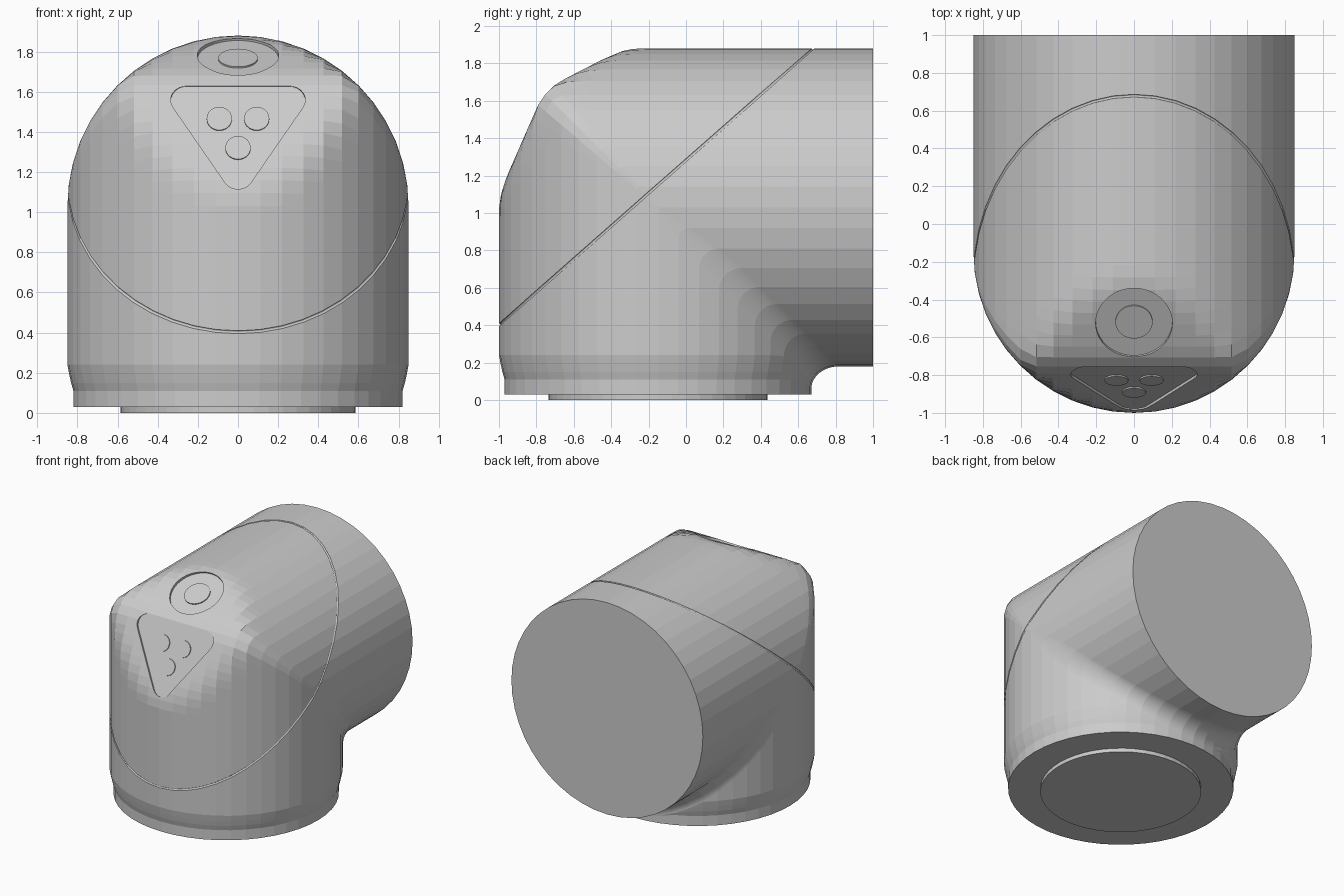
import bpy, bmesh, math
from mathutils import Vector, Matrix

if "Cube" in bpy.data.objects:
    bpy.data.objects.remove(bpy.data.objects["Cube"])

R, CY, CZ = 0.85, -0.15, 1.03      # pipe radius, vertical axis y, horizontal axis z
SEG, ARC = 48, 20


def make_object(name, bm):
    bmesh.ops.recalc_face_normals(bm, faces=bm.faces)
    me = bpy.data.meshes.new(name)
    bm.to_mesh(me)
    bm.free()
    ob = bpy.data.objects.new(name, me)
    bpy.context.collection.objects.link(ob)
    return ob


def smin(a, b, k):
    h = max(k - abs(a - b), 0) / k
    return min(a, b) - h * h * k / 4


def flare(z):
    # radius factor of the collar at the foot
    f = min(max((z - 0.11) / 0.13, 0), 1)
    return (0.82 + 0.03 * f ** 0.8) / 0.85


def strand(phi):
    """One line running up the vertical pipe, round the elbow and back to y = 1."""
    x, d = R * math.sin(phi), R * math.cos(phi)
    if abs(d) < 1e-6:
        d = 0.0
    r = min(0.12, 0.5 * abs(d)) if d < 0 else 0
    z0 = CZ + min(d, 0) - r if d < 0 else CZ
    pts = []
    for z in (0.03, 0.11, 0.15, 0.19, 0.24):
        z = min(z, z0 - 0.002 * (0.24 - z))
        pts.append((x * flare(z), CY - d * flare(z), z))
    for j in range(ARC + 1):
        t = math.pi / 2 * j / ARC
        c, s = math.cos(t), math.sin(t)
        if d > 0:      # outer side: rounded mitre cut by the two flat facets
            m = smin(d / max(c, 1e-6), d / max(s, 1e-6), 0.3 * d)
            p1 = 0.8806 / (c + 0.4375 * s)
            p2 = 0.943 / (s + 0.514 * c)
            m = smin(m, smin(p1, p2, 0.08), 0.045)
            pts.append((x, CY - m * c, CZ + m * s))
        elif d == 0:
            pts.append((x, CY, CZ))
        else:          # inner side: small fillet
            f0 = flare(z0)
            xa, ya = x * f0, -d * f0
            u = 1 - c
            pts.append((xa + (x - xa) * u, CY + ya + (-d + r - ya) * u, z0 + r * s))
    pts.append((x, 1.0, CZ + d))
    return pts


# Elbow body
bm = bmesh.new()
grid = [[bm.verts.new(p) for p in strand(2 * math.pi * i / SEG)] for i in range(SEG)]
for i in range(SEG):
    a, b = grid[i], grid[(i + 1) % SEG]
    for j in range(len(a) - 1):
        bm.faces.new((a[j], b[j], b[j + 1], a[j + 1]))
bm.faces.new([g[0] for g in grid])
bm.faces.new([g[-1] for g in grid])
bmesh.ops.remove_doubles(bm, verts=bm.verts, dist=1e-5)
body = make_object("elbow_body", bm)


def prism(name, outline, frame, n0, n1):
    """Extrude a flat outline between two depths along a panel's normal."""
    bm = bmesh.new()
    lo = [bm.verts.new(frame @ Vector((u, v, n0))) for u, v in outline]
    hi = [bm.verts.new(frame @ Vector((u, v, n1))) for u, v in outline]
    bm.faces.new(lo)
    bm.faces.new(hi)
    for i in range(len(lo)):
        k = (i + 1) % len(lo)
        bm.faces.new((lo[i], lo[k], hi[k], hi[i]))
    return make_object(name, bm)


def panel_frame(y, z, uy, uz):
    up = Vector((0, uy, uz)).normalized()
    right = Vector((1, 0, 0))
    m = Matrix((right, up, right.cross(up))).transposed().to_4x4()
    return Matrix.Translation((0, y, z)) @ m


def circle(r, u=0, v=0, n=40):
    return [(u + r * math.cos(2 * math.pi * i / n), v + r * math.sin(2 * math.pi * i / n)) for i in range(n)]


def rounded_triangle(r):
    pts = []
    for u, v, a0, a1 in ((0.255, 0.502, -34, 90), (-0.255, 0.502, 90, 214), (0, 0.1, 214, 326)):
        for i in range(9):
            a = math.radians(a0 + (a1 - a0) * i / 8)
            pts.append((u + r * math.cos(a), v + r * math.sin(a)))
    return pts


front = panel_frame(-1.0, 1.10, 0.21, 0.48)
top = panel_frame(-0.525, 1.78, 0.35, 0.18)

# Recessed panels
cutters = [prism("triangle_cutter", rounded_triangle(0.08), front, -0.016, 0.1),
           prism("round_cutter", circle(0.203), top, -0.02, 0.1)]

# Slanted groove around the elbow, as a thin closed tube
low, high = [], []
for i in range(-11, 12):
    p = 2 * math.pi * i / SEG
    x, d = R * math.sin(p), R * math.cos(p)
    low.append((x, CY - d, CZ + 0.12 - 0.88 * d))
    high.append((x, CY + (d - 0.12) / 0.88, CZ + d))
side = math.sqrt(R * R - 0.064 ** 2)
path = low + [(side, CY - 0.064, CZ + 0.064)] + high[::-1] + [(-side, CY - 0.064, CZ + 0.064)]
cu = bpy.data.curves.new("groove_path", 'CURVE')
cu.dimensions = '3D'
cu.bevel_depth, cu.bevel_resolution = 0.008, 1
sp = cu.splines.new('POLY')
sp.points.add(len(path) - 1)
for q, p in zip(sp.points, path):
    q.co = (*p, 1)
sp.use_cyclic_u = True
groove = bpy.data.objects.new("groove_cutter", cu)
bpy.context.collection.objects.link(groove)
bpy.context.view_layer.objects.active = groove
groove.select_set(True)
bpy.ops.object.convert(target='MESH')
groove = bpy.context.view_layer.objects.active
cutters.append(groove)

bpy.context.view_layer.objects.active = body
for c in cutters:
    mod = body.modifiers.new("cut", 'BOOLEAN')
    mod.operation, mod.solver, mod.object = 'DIFFERENCE', 'EXACT', c
    bpy.ops.object.modifier_apply(modifier=mod.name)
for c in cutters:
    bpy.data.objects.remove(c)

# Buttons
for k, (u, z) in enumerate(((-0.093, 1.47), (0.093, 1.47), (0, 1.325))):
    prism(f"front_button_{k + 1}", circle(0.063, u, (z - 1.10) / 0.916, 28), front, -0.03, -0.008)
prism("top_button", circle(0.098), top, -0.04, -0.012)

# Foot disc
prism("foot_disc", circle(0.585, n=48), Matrix.Translation((0, CY, 0)), 0.0, 0.05)
